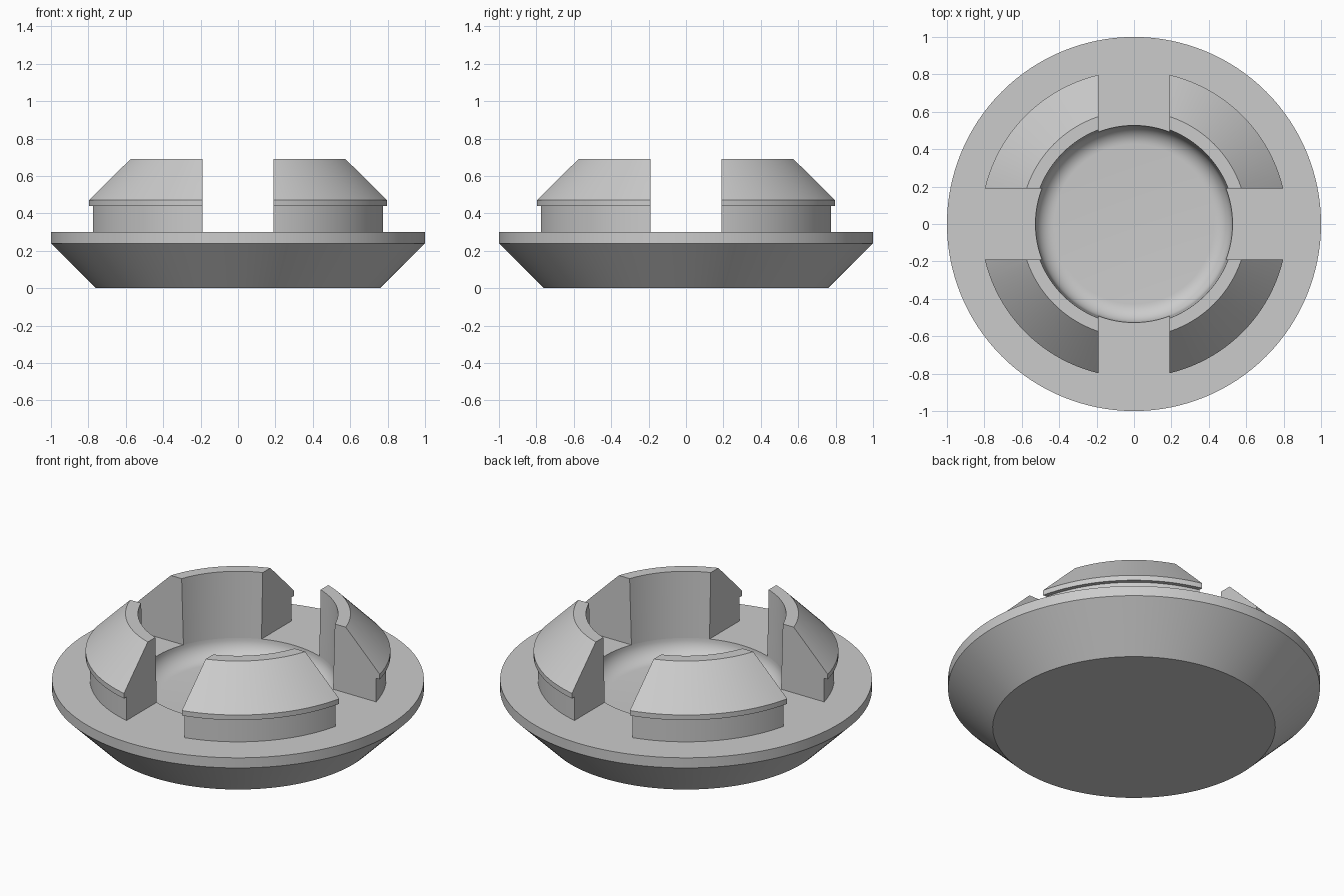
import bpy
import bmesh
from math import cos, sin, pi, radians
from mathutils import Vector, Matrix

SEGMENTS = 128
SLOT = 0.19          # half width of the cross-shaped gap
TOP = 0.30           # upper face of the flange

cube = bpy.data.objects.get("Cube")
if cube:
    bpy.data.objects.remove(cube, do_unlink=True)

grey = bpy.data.materials.new("plain_grey")
grey.use_nodes = True
colour = (0.6, 0.6, 0.6, 1)
grey.diffuse_color = colour
grey.node_tree.nodes["Principled BSDF"].inputs["Base Color"].default_value = colour


def revolve(profile, closed):
    """Turn a radius/height profile about z; open ends get flat caps."""
    bm = bmesh.new()
    rings = []
    for r, z in profile:
        angles = [2 * pi * i / SEGMENTS for i in range(SEGMENTS)]
        rings.append([bm.verts.new((r * cos(a), r * sin(a), z)) for a in angles])
    pairs = list(zip(rings, rings[1:]))
    if closed:
        pairs.append((rings[-1], rings[0]))
    else:
        bm.faces.new(rings[0])
        bm.faces.new(rings[-1])
    for lower, upper in pairs:
        for i in range(SEGMENTS):
            j = (i + 1) % SEGMENTS
            bm.faces.new((lower[i], lower[j], upper[j], upper[i]))
    bmesh.ops.recalc_face_normals(bm, faces=bm.faces)
    return bm


def finish(bm, name):
    mesh = bpy.data.meshes.new(name)
    bm.to_mesh(mesh)
    bm.free()
    mesh.materials.append(grey)
    obj = bpy.data.objects.new(name, mesh)
    bpy.context.collection.objects.link(obj)
    bpy.ops.object.select_all(action="DESELECT")
    obj.select_set(True)
    bpy.context.view_layer.objects.active = obj
    bpy.ops.object.shade_smooth_by_angle(angle=radians(25))
    return obj


# Flange with tapered underside and a filleted round recess
recess, fillet = 0.527, 0.10
base_profile = [(0.76, 0), (1.0, 0.24), (1.0, TOP)]
for i in range(11):
    a = pi / 2 * i / 10
    base_profile.append((recess - fillet + fillet * cos(a), TOP - fillet * sin(a)))
finish(revolve(base_profile, False), "flange_base")

# One snap-fit clip: a ring trimmed to a quadrant, then repeated
clip_profile = [(0.527, TOP), (0.797, TOP), (0.797, 0.44), (0.82, 0.44),
                (0.82, 0.47), (0.605, 0.69), (0.538, 0.69)]
clip = revolve(clip_profile, True)
for axis in (Vector((1, 0, 0)), Vector((0, 1, 0))):
    bmesh.ops.bisect_plane(clip, geom=clip.verts[:] + clip.edges[:] + clip.faces[:],
                           plane_co=axis * SLOT, plane_no=axis, clear_inner=True)
    bmesh.ops.holes_fill(clip, edges=[e for e in clip.edges if e.is_boundary], sides=0)
bmesh.ops.recalc_face_normals(clip, faces=clip.faces)

for i, place in enumerate(("back_left", "back_right", "front_right", "front_left")):
    part = clip.copy()
    part.transform(Matrix.Rotation(i * pi / 2, 4, "Z"))
    finish(part, "clip_" + place)
clip.free()
